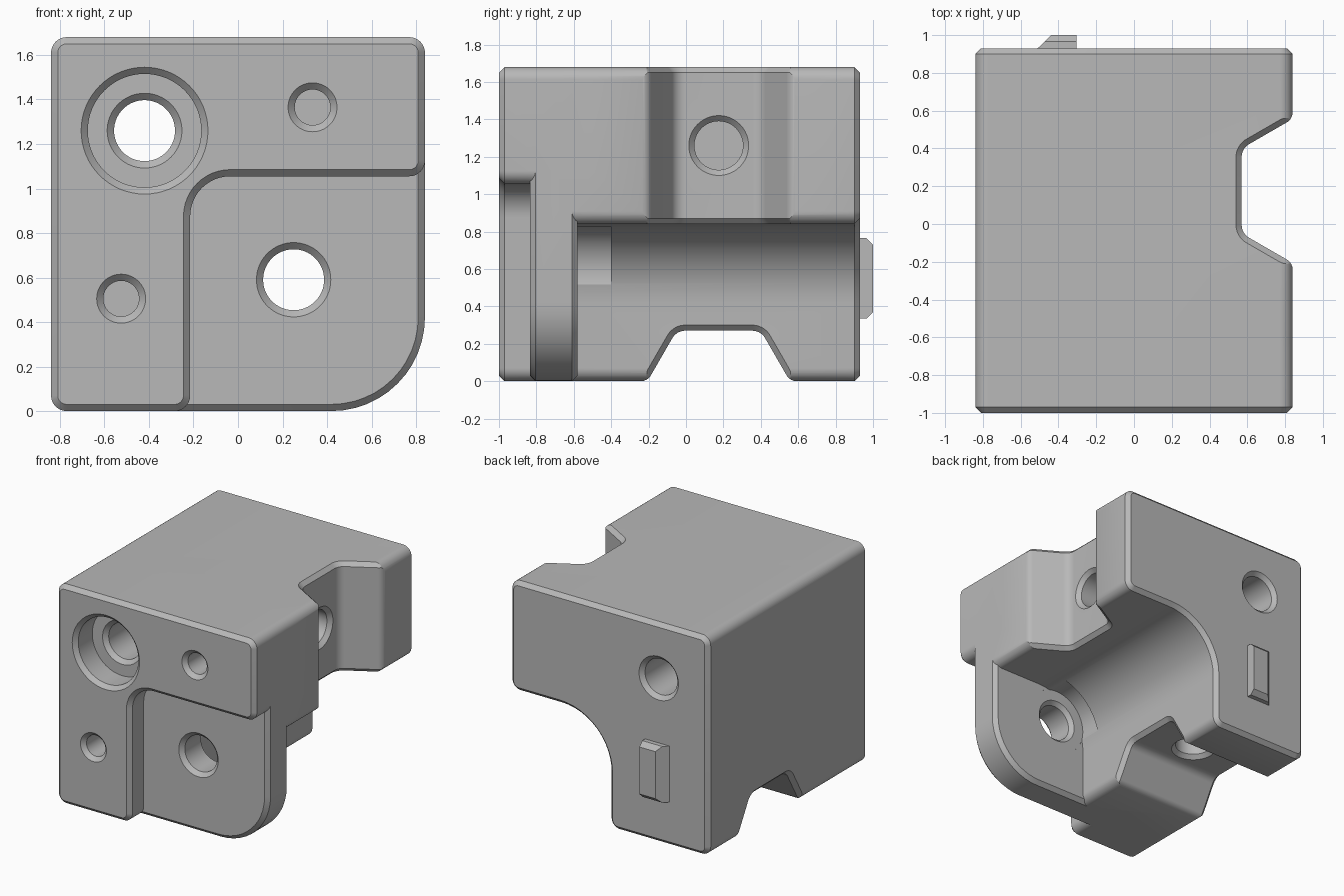
import bpy, bmesh
from math import cos, sin, pi, atan2
from mathutils import Vector, Matrix

if "Cube" in bpy.data.objects:
    bpy.data.objects.remove(bpy.data.objects["Cube"])

grey = bpy.data.materials.new("light_grey")
grey.use_nodes = True
grey.diffuse_color = (0.48, 0.48, 0.48, 1)
grey.node_tree.nodes["Principled BSDF"].inputs["Base Color"].default_value = (0.48, 0.48, 0.48, 1)

HALF, TOP = 0.84, 1.68      # half width and height of the block
EDGE, CH = 0.07, 0.03       # edge rounding and chamfer


def along_x(u, v, w): return (w, u, v)
def along_y(u, v, w): return (u, w, v)
def along_z(u, v, w): return (u, v, w)


def outline(corners, inset=0.0, steps=12):
    """Counter-clockwise corners (u, v, radius) as a rounded, inset outline."""
    pts, n = [], len(corners)
    P = [Vector(c[:2]) for c in corners]
    for i, c in enumerate(corners):
        a = (P[i] - P[i - 1]).normalized()
        b = (P[(i + 1) % n] - P[i]).normalized()
        na, nb = Vector((-a.y, a.x)), Vector((-b.y, b.x))
        miter = (na + nb) / (1 + na.dot(nb))
        turn = atan2(a.x * b.y - a.y * b.x, a.dot(b))
        side = 1 if turn > 0 else -1
        if c[2] == 0:
            pts.append(P[i] + miter * inset)
            continue
        r = side * c[2] - inset
        centre = P[i] + miter * (inset + r)
        for k in range(steps + 1):
            pts.append(centre - r * (Matrix.Rotation(turn * k / steps, 2) @ na))
    return pts


def loft(name, sections, place):
    """Skin a list of (outline, position) into a closed solid."""
    bm = bmesh.new()
    rings = [[bm.verts.new(place(p[0], p[1], w)) for p in pts] for pts, w in sections]
    n = len(rings[0])
    for lo, hi in zip(rings, rings[1:]):
        for i in range(n):
            j = (i + 1) % n
            bm.faces.new((lo[i], lo[j], hi[j], hi[i]))
    bm.faces.new(rings[0])
    bm.faces.new(rings[-1])
    bmesh.ops.recalc_face_normals(bm, faces=bm.faces)
    mesh = bpy.data.meshes.new(name)
    bm.to_mesh(mesh)
    bm.free()
    mesh.materials.append(grey)
    ob = bpy.data.objects.new(name, mesh)
    bpy.context.collection.objects.link(ob)
    return ob


def prism(name, corners, stations, place):
    return loft(name, [(outline(corners, d), w) for w, d in stations], place)


def bore(centre, stations, place, n=64):
    """Turned cutter from (position, radius) stations."""
    def ring(r):
        return [(centre[0] + r * cos(2 * pi * i / n), centre[1] + r * sin(2 * pi * i / n)) for i in range(n)]
    return loft("bore_cutter", [(ring(r), w) for w, r in stations], place)


def combine(target, other, operation):
    mod = target.modifiers.new("combine", "BOOLEAN")
    mod.operation, mod.solver, mod.object = operation, "EXACT", other
    other.hide_render = True
    bpy.context.view_layer.objects.active = target
    bpy.ops.object.modifier_apply(modifier=mod.name)
    bpy.data.objects.remove(other)


def ell(x, z, inner):
    """L-shaped section: a left leg up to x and a top arm down to z."""
    return [(-HALF, 0, EDGE), (x, 0, EDGE), (x, z, inner), (HALF, z, EDGE),
            (HALF, TOP, EDGE), (-HALF, TOP, EDGE)]


# Body: rear L, mounting plate and raised front L
body = prism("block_body", ell(0, 0.84, 0.42), [(-0.7, 0), (0.9, 0), (0.93, CH)], along_y)
plate = prism("plate", [(-HALF, 0, EDGE), (HALF, 0, 0.42), (HALF, TOP, EDGE), (-HALF, TOP, EDGE)],
              [(-0.835, CH), (-0.805, 0), (-0.61, 0), (-0.58, CH)], along_y)
front = prism("front", ell(-0.215, 1.055, 0.18), [(-1, CH), (-0.97, 0), (-0.5, 0)], along_y)
combine(body, plate, "UNION")
combine(body, front, "UNION")

# Trapezoid notches across the right arm and the bottom leg
MID = 0.175


def notch(place, start, end):
    half = [(0.225, 0.27, 0.08), (0.374, 0.012, 0.06), (0.462, -0.02, 0)]
    loop = [(MID + h, d, r) for h, d, r in half] + [(MID - h, d, r) for h, d, r in reversed(half)]
    loop.reverse()
    area = sum(p[0] * q[1] - q[0] * p[1] for p, q in zip(loop, loop[1:] + loop[:1]))
    if area < 0:
        loop.reverse()
    return prism("notch_cutter", loop, [(start - 0.02, -0.05), (start + CH, 0),
                                        (end - CH, 0), (end + 0.02, -0.05)], place)


combine(body, notch(lambda y, d, z: (HALF - d, y, z), 0.84, TOP), "DIFFERENCE")
combine(body, notch(lambda y, d, x: (x, y, d), -HALF, 0), "DIFFERENCE")

# Holes
cutters = [
    # counterbored through hole
    bore((-0.42, 1.26), [(-1.01, 0.295), (-0.97, 0.255), (-0.8, 0.255), (-0.8, 0.168),
                         (-0.77, 0.137), (0.9, 0.137), (0.94, 0.177)], along_y),
    # plate hole and the clearance behind it
    bore((0.25, 0.59), [(-0.845, 0.177), (-0.805, 0.137), (-0.61, 0.137), (-0.57, 0.177)], along_y),
    bore((0.25, 0.59), [(-0.581, 0.249), (-0.4, 0.249)], along_y),
    # blind holes in the notch floors
    bore((MID, 1.26), [(0.58, 0.17), (0.54, 0.13), (0.2, 0.13)], along_x),
    bore((-0.42, MID), [(0.26, 0.17), (0.3, 0.13), (0.64, 0.13)], along_z),
]
# small blind holes in the front
for centre in ((0.335, 1.365), (-0.525, 0.505)):
    cutters.append(bore(centre, [(-1.01, 0.12), (-0.97, 0.08), (-0.7, 0.08)], along_y))
for c in cutters:
    combine(body, c, "DIFFERENCE")

# Wedge tab on the back
def tab_ring(x, z):
    return [(x, z), (-0.305, z), (-0.305, 1.1 - z), (x, 1.1 - z)]


tab = loft("back_tab", [(tab_ring(-0.52, 0.335), 0.92), (tab_ring(-0.475, 0.335), 0.965),
                        (tab_ring(-0.44, 0.37), 1.0)], along_y)

# Smooth rounds, sharp chamfers
bpy.ops.object.select_all(action="DESELECT")
body.select_set(True)
bpy.context.view_layer.objects.active = body
bpy.ops.object.shade_smooth_by_angle(angle=0.4)
